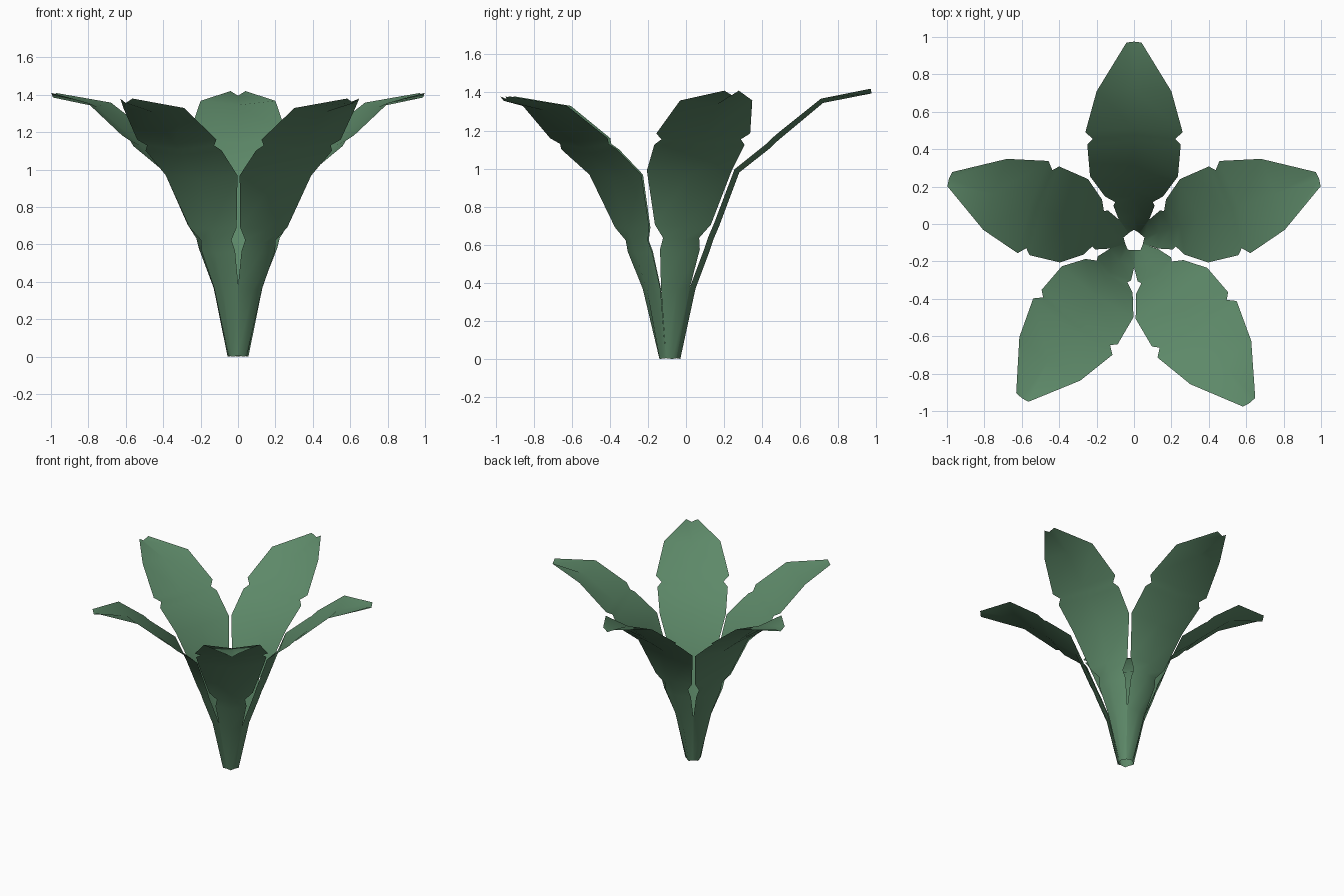
import bpy
from math import radians, cos, sin, hypot

if "Cube" in bpy.data.objects:
    bpy.data.objects.remove(bpy.data.objects["Cube"])

green = bpy.data.materials.new("leaf_green")
green.diffuse_color = (0.11, 0.25, 0.14, 1)
green.use_nodes = True
green.node_tree.nodes["Principled BSDF"].inputs["Base Color"].default_value = green.diffuse_color

# Leaf stations from base to tip: radius, height, half width, edge lift
STATIONS = [
    (0.06, 0.0, 0.03, 0.02),
    (0.14, 0.37, 0.08, 0.03),
    (0.215, 0.57, 0.11, 0.03),
    (0.235, 0.63, 0.10, 0.03),    # lower notch
    (0.265, 0.70, 0.155, 0.03),
    (0.37, 0.98, 0.235, 0.03),
    (0.535, 1.11, 0.25, 0.03),
    (0.565, 1.14, 0.22, 0.03),    # upper notch
    (0.60, 1.17, 0.26, 0.03),
    (0.81, 1.345, 0.20, 0.025),
    (1.065, 1.395, 0.04, 0.025),
]
CENTRE_Y = -0.09


def make_leaf(name, angle, reach, height):
    """Shallow V-shaped strip: left edge, midrib, right edge per station."""
    ca, sa = cos(radians(angle)), sin(radians(angle))
    verts, faces = [], []
    last = len(STATIONS) - 1
    for i, (r, z, w, lift) in enumerate(STATIONS):
        a, b = STATIONS[max(i - 1, 0)], STATIONS[min(i + 1, last)]
        dr, dz = b[0] - a[0], b[1] - a[1]
        n = hypot(dr, dz)
        for side in (-1, 0, 1):
            k = lift * abs(side)
            rr = (r - k * dz / n) * reach
            zz = (z + k * dr / n) * height
            verts.append((rr * ca - side * w * sa,
                          CENTRE_Y + rr * sa + side * w * ca, zz))
        if i:
            p, q = 3 * (i - 1), 3 * i
            faces += [(p, q, q + 1, p + 1), (p + 1, q + 1, q + 2, p + 2)]
    mesh = bpy.data.meshes.new(name)
    mesh.from_pydata(verts, [], faces)
    mesh.materials.append(green)
    mesh.shade_smooth()
    obj = bpy.data.objects.new(name, mesh)
    bpy.context.collection.objects.link(obj)


# Five leaves around the centre
for name, angle, reach, height in [
    ("back_leaf", 90, 1.0, 1.0),
    ("right_leaf", 18.5, 0.98, 0.993),
    ("left_leaf", 161.5, 0.98, 0.993),
    ("front_right_leaf", -54.5, 1.0, 0.972),
    ("front_left_leaf", 234.5, 0.97, 0.972),
]:
    make_leaf(name, angle, reach, height)
